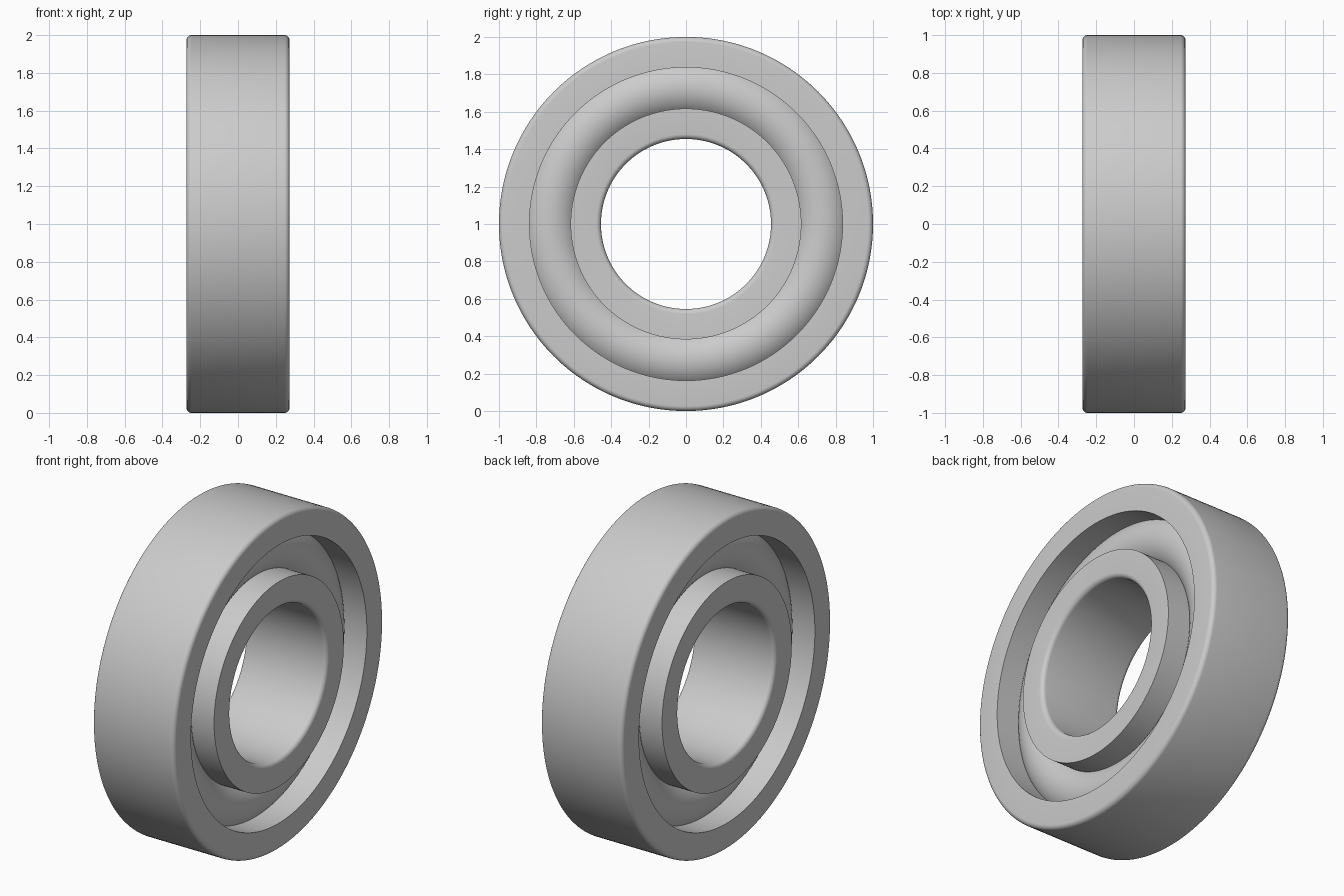
import bpy
import bmesh
from math import cos, sin, pi, radians
from mathutils import Vector

if "Cube" in bpy.data.objects:
    bpy.data.objects.remove(bpy.data.objects["Cube"], do_unlink=True)

HALF_WIDTH = 0.2727
OUTER, BORE = 1.0, 0.4545
OUTER_LIP, INNER_LIP = 0.837, 0.617
FILLET = 0.027
BALL = 0.1636
PITCH = (OUTER + BORE) / 2
SEGMENTS = 192

steel = bpy.data.materials.new("Brushed steel grey")
steel.use_nodes = True
colour = (0.6, 0.6, 0.6, 1)
steel.diffuse_color = colour
steel.node_tree.nodes["Principled BSDF"].inputs["Base Color"].default_value = colour


def revolve(name, profile):
    """Turn a closed (x, radius) profile about the lengthwise axis."""
    bm = bmesh.new()
    centre = Vector((0, 0, 1))
    verts = [bm.verts.new((x, 0, 1 + r)) for x, r in profile]
    edges = [bm.edges.new((a, b)) for a, b in zip(verts, verts[1:] + verts[:1])]
    bmesh.ops.spin(bm, geom=verts + edges, cent=centre, axis=(1, 0, 0),
                   angle=2 * pi, steps=SEGMENTS, use_duplicate=False)
    bmesh.ops.remove_doubles(bm, verts=bm.verts[:], dist=0.0001)
    bmesh.ops.recalc_face_normals(bm, faces=bm.faces[:])
    mesh = bpy.data.meshes.new(name)
    bm.to_mesh(mesh)
    bm.free()
    mesh.materials.append(steel)
    obj = bpy.data.objects.new(name, mesh)
    bpy.context.collection.objects.link(obj)
    bpy.ops.object.select_all(action="DESELECT")
    obj.select_set(True)
    bpy.context.view_layer.objects.active = obj
    bpy.ops.object.shade_smooth_by_angle(angle=radians(30))
    return obj


def race_profile(rounded, sharp):
    """Rectangular section with both corners at the rounded radius filleted."""
    inward = 1 if sharp > rounded else -1
    arc = []
    for i in range(7):
        a = i / 6 * pi / 2
        arc.append((HALF_WIDTH - FILLET * (1 - cos(a)),
                    rounded + inward * FILLET * (1 - sin(a))))
    half = [(HALF_WIDTH, sharp)] + arc
    return half + [(-x, r) for x, r in reversed(half)]


# Outer and inner rings
revolve("outer_race", race_profile(OUTER, OUTER_LIP))
revolve("inner_race", race_profile(BORE, INNER_LIP))

# Rounded ring filling the raceway between them
circle = [2 * pi * i / 64 for i in range(64)]
revolve("rolling_ring", [(BALL * cos(a), PITCH + BALL * sin(a)) for a in circle])
